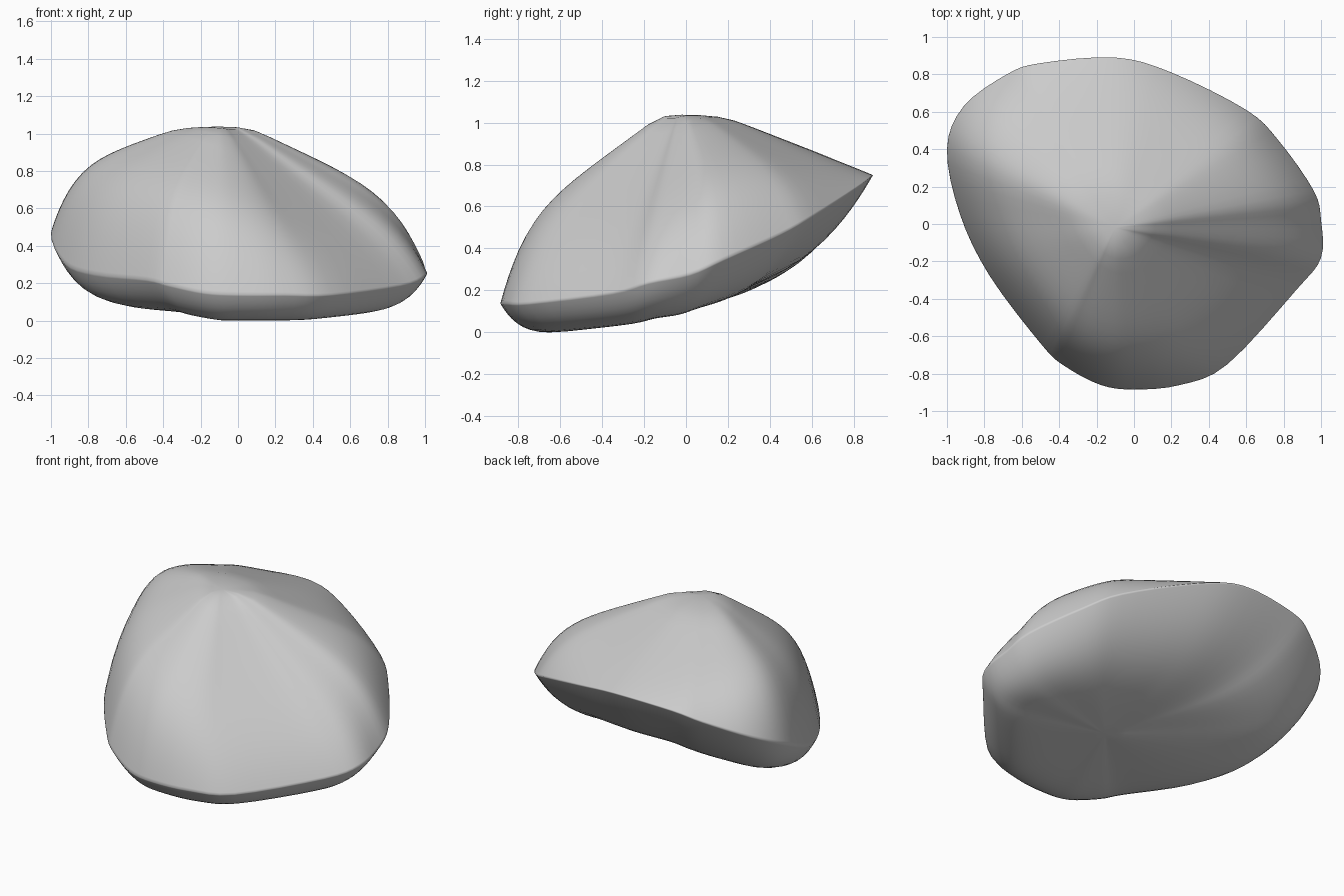
import bpy
import bmesh
import math
from mathutils import Vector

default_cube = bpy.data.objects.get("Cube")
if default_cube:
    bpy.data.objects.remove(default_cube, do_unlink=True)

# Rim of the boulder, counterclockwise from its left side:
# x, y, rim height, straightness of the upper slope,
# height the underside aims for, sharpness of the underside's curl
RIM = [
    (1, -.18, .23, .82, .04, 9), (1, .02, .27, .72, .07, 8), (.96, .18, .34, .66, .12, 7),
    (.77, .45, .46, .66, .19, 5), (.6, .61, .55, .74, .25, 4), (.2, .81, .68, .9, .34, 4),
    (-.1, .89, .74, 1, .37, 4), (-.5, .86, .72, .9, .36, 4), (-.68, .8, .67, .78, .34, 5),
    (-.91, .63, .57, .6, .28, 7), (-1, .4, .46, .5, .2, 10), (-.93, .05, .3, .5, .1, 11),
    (-.77, -.28, .24, .53, .04, 10), (-.49, -.65, .21, .58, 0, 8), (-.37, -.76, .18, .61, -.03, 8),
    (-.18, -.86, .14, .64, -.06, 8), (0, -.885, .13, .67, -.06, 8), (.25, -.86, .13, .75, -.06, 8),
    (.5, -.75, .13, .85, -.05, 8), (.87, -.35, .18, .88, 0, 9),
]
STEPS_PER_SPAN = 4
RINGS = 18
SUMMIT = Vector((-.1, -.02, 1.1))
UNDERSIDE = Vector((.14, -.1, .08))


def spline(before, start, end, after, f):
    """Smooth closed-curve interpolation between start and end."""
    return tuple(
        b + .5 * f * (c - a + f * (2 * a - 5 * b + 4 * c - d + f * (3 * (b - c) + d - a)))
        for a, b, c, d in zip(before, start, end, after)
    )


def upper_point(rim, t):
    """Slope from the summit down to the rim, with a blunted top."""
    x, y, rim_z, straight, _, _ = rim
    drop = straight * t + (1 - straight) * t ** 8
    z = SUMMIT.z + (rim_z - SUMMIT.z) * drop
    blunt = .98
    if z > blunt:
        z = blunt + .05 * math.tanh((z - blunt) / .05)
    flat = SUMMIT.lerp(Vector((x, y, 0)), t)
    return flat.x, flat.y, z


def lower_point(rim, t):
    """Nearly flat underside that curls up into the rim."""
    x, y, rim_z, _, low_z, curl = rim
    flat = UNDERSIDE.lerp(Vector((x, y, low_z)), t)
    return flat.x, flat.y, flat.z + (rim_z - low_z) * t ** curl


def bridge(bm, inner, outer):
    """Quads between two rings of the same size."""
    count = len(inner)
    for i in range(count):
        j = (i + 1) % count
        bm.faces.new((inner[i], outer[i], outer[j], inner[j]))


def add_shell(bm, outline, rim_verts, point_at, pole):
    """Loft rings from a pole out to the shared rim."""
    centre = bm.verts.new(pole)
    previous = None
    for k in range(1, RINGS + 1):
        t = 1 - (1 - k / RINGS) ** 1.8
        if k == RINGS:
            ring = rim_verts
        else:
            ring = [bm.verts.new(point_at(r, t)) for r in outline]
        if previous:
            bridge(bm, previous, ring)
        else:
            for i, vert in enumerate(ring):
                bm.faces.new((centre, vert, ring[(i + 1) % len(ring)]))
        previous = ring


# Refined rim outline
count = len(RIM)
outline = [
    spline(RIM[i - 1], RIM[i], RIM[(i + 1) % count], RIM[(i + 2) % count], s / STEPS_PER_SPAN)
    for i in range(count)
    for s in range(STEPS_PER_SPAN)
]

# Boulder body: upper slopes and underside share the rim
bm = bmesh.new()
rim_verts = [bm.verts.new(r[:3]) for r in outline]
add_shell(bm, outline, rim_verts, upper_point, upper_point(outline[0], 0))
add_shell(bm, outline, rim_verts, lower_point, UNDERSIDE)
bmesh.ops.recalc_face_normals(bm, faces=bm.faces)

# Rest on the ground
lowest = min(v.co.z for v in bm.verts)
bmesh.ops.translate(bm, verts=bm.verts, vec=(0, 0, -lowest))

mesh = bpy.data.meshes.new("boulder")
bm.to_mesh(mesh)
bm.free()
boulder = bpy.data.objects.new("boulder", mesh)
bpy.context.collection.objects.link(boulder)

# Plain grey stone
stone = bpy.data.materials.new("stone_grey")
stone.use_nodes = True
colour = (.6, .6, .6, 1)
stone.diffuse_color = colour
stone.node_tree.nodes["Principled BSDF"].inputs["Base Color"].default_value = colour
mesh.materials.append(stone)

bpy.ops.object.select_all(action='DESELECT')
boulder.select_set(True)
bpy.context.view_layer.objects.active = boulder
bpy.ops.object.shade_smooth_by_angle(angle=math.radians(100))
